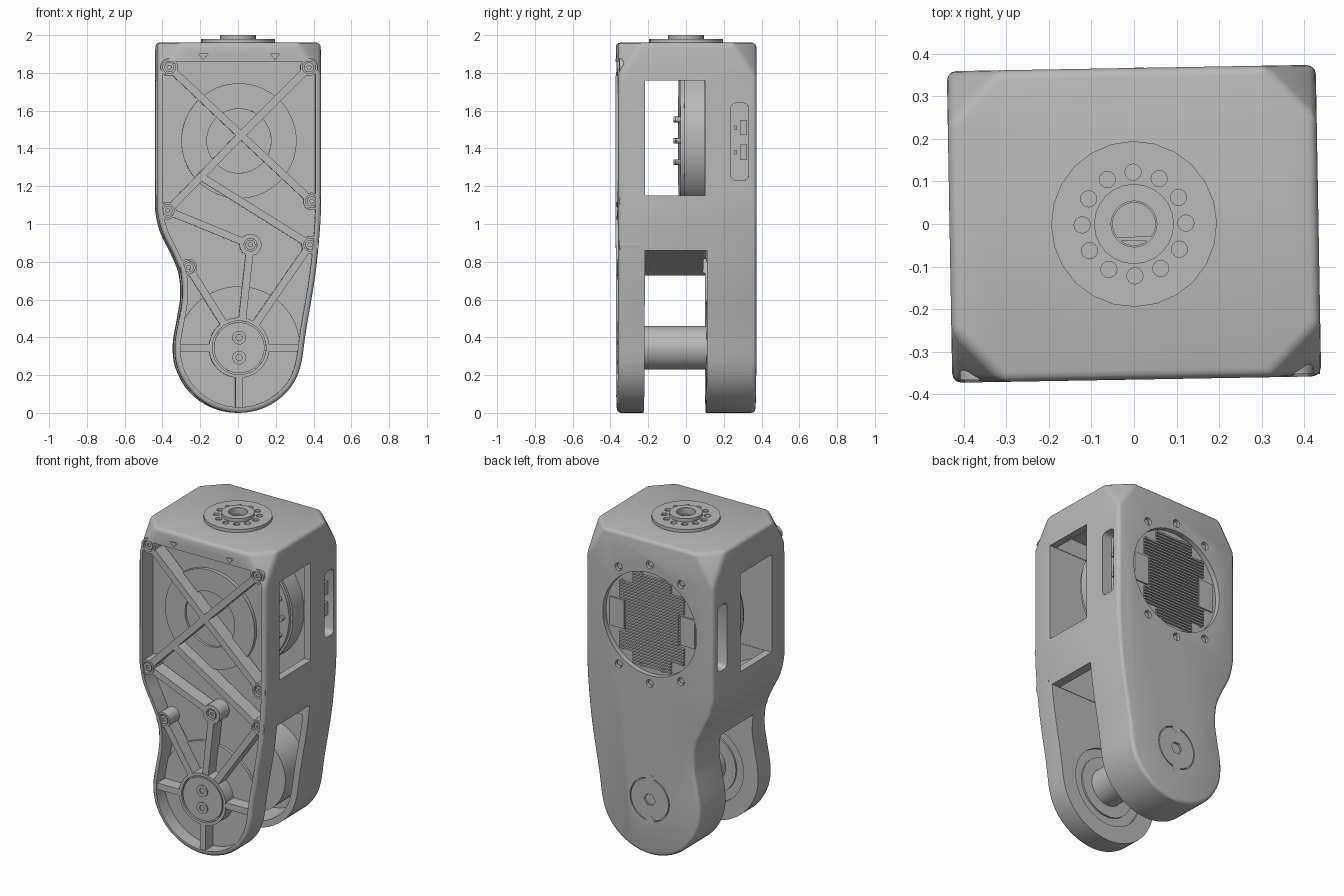
import bpy, bmesh
from math import sin, cos, pi, radians
from mathutils import Vector, Matrix

if "Cube" in bpy.data.objects:
    bpy.data.objects.remove(bpy.data.objects["Cube"])

grey = bpy.data.materials.new("plain_grey")
grey.use_nodes = True
grey.diffuse_color = (0.49, 0.49, 0.49, 1)
grey.node_tree.nodes["Principled BSDF"].inputs["Base Color"].default_value = (0.49, 0.49, 0.49, 1)

parts = []
AXES = {"X": lambda a, b, t: (t, a, b),
        "Y": lambda a, b, t: (a, t, b),
        "Z": lambda a, b, t: (a, b, t)}


def prism(name, pts, lo, hi, axis="Y"):
    """Extrude a flat outline from lo to hi along an axis."""
    bm = bmesh.new()
    rings = [[bm.verts.new(AXES[axis](p[0], p[1], t)) for p in pts] for t in (lo, hi)]
    bm.faces.new(rings[0])
    bm.faces.new(rings[1])
    n = len(pts)
    for i in range(n):
        j = (i + 1) % n
        bm.faces.new((rings[0][i], rings[0][j], rings[1][j], rings[1][i]))
    bmesh.ops.recalc_face_normals(bm, faces=bm.faces[:])
    me = bpy.data.meshes.new(name)
    bm.to_mesh(me)
    bm.free()
    me.materials.append(grey)
    ob = bpy.data.objects.new(name, me)
    bpy.context.collection.objects.link(ob)
    parts.append(ob)
    return ob


def circle(a, b, r, n=48):
    return [(a + r * cos(2 * pi * i / n), b + r * sin(2 * pi * i / n)) for i in range(n)]


def rect(a0, a1, b0, b1):
    return [(a0, b0), (a1, b0), (a1, b1), (a0, b1)]


def round_rect(a, b, half_a, half_b, r):
    """Rectangle with rounded corners."""
    return [(a + (half_a - r) * (1 if cos(t) > 0 else -1) + r * cos(t),
             b + (half_b - r) * (1 if sin(t) > 0 else -1) + r * sin(t))
            for t in [pi / 16 + i * pi / 8 for i in range(16)]]


def disc(name, a, b, r, lo, hi, axis="Y", n=48):
    return prism(name, circle(a, b, r, n), lo, hi, axis)


def apply_modifier(ob, mod):
    bpy.context.view_layer.objects.active = ob
    bpy.ops.object.modifier_apply(modifier=mod.name)


def cut(ob, cutter):
    mod = ob.modifiers.new("cut", "BOOLEAN")
    mod.operation, mod.solver, mod.object = "DIFFERENCE", "EXACT", cutter
    apply_modifier(ob, mod)
    parts.remove(cutter)
    bpy.data.objects.remove(cutter)


def rib(name, p, q, start=0.0, end=0.042, width=0.04):
    """Straight rib from p to q, trimmed at each end."""
    p, q = Vector(p), Vector(q)
    d = (q - p).normalized()
    p, q = p + d * start, q - d * end
    s = Vector((-d.y, d.x)) * width / 2
    prism(name, [p + s, q + s, q - s, p - s], -0.27, -0.357)


def smooth_path(pts, steps=4):
    """Catmull-Rom curve through the points."""
    out = []
    for i in range(1, len(pts) - 2):
        a, b, c, d = (Vector(p) for p in pts[i - 1:i + 3])
        for k in range(steps):
            t = k / steps
            out.append(0.5 * (2 * b + (c - a) * t + (2 * a - 5 * b + 4 * c - d) * t ** 2
                              + (3 * b - a - 3 * c + d) * t ** 3))
    return out + [Vector(pts[-2])]


def inset(pts, dist):
    out = []
    for i, p in enumerate(pts):
        d1 = (p - pts[i - 1]).normalized()
        d2 = (pts[(i + 1) % len(pts)] - p).normalized()
        n1, n2 = Vector((d1.y, -d1.x)), Vector((d2.y, -d2.x))
        out.append(p + (n1 + n2) * dist / (1 + n1.dot(n2)))
    return out


# Leg housing: side outline, chamfered top corners, rounded rims
side = smooth_path([(.434, 1.25), (.434, 1.1), (.426, .95), (.402, .72), (.355, .44), (.322, .235),
                    (.255, .113), (.14, .03), (0, 0), (-.14, .03), (-.255, .113), (-.325, .235),
                    (-.34, .36), (-.318, .5), (-.3, .62), (-.31, .74), (-.35, .84), (-.408, .96),
                    (-.434, 1.08), (-.434, 1.2)])


def outline(top):
    return [Vector((.434, top))] + side + [Vector((-.434, top))]


body = prism("leg_housing", outline(1.96), -0.366, 0.367)
bm = bmesh.new()
bm.from_mesh(body.data)
for sx in (-1, 1):
    for sy in (-1, 1):
        bmesh.ops.bisect_plane(bm, geom=bm.verts[:] + bm.edges[:] + bm.faces[:],
                               plane_co=(sx * .434, sy * .367, 1.77),
                               plane_no=(sx * .645, sy * .635, .42), clear_outer=True)
        bmesh.ops.holes_fill(bm, edges=[e for e in bm.edges if e.is_boundary])
bmesh.ops.recalc_face_normals(bm, faces=bm.faces[:])
bm.to_mesh(body.data)
bm.free()
bevel = body.modifiers.new("rim", "BEVEL")
bevel.width, bevel.segments, bevel.use_clamp_overlap = 0.022, 3, False
bevel.limit_method, bevel.angle_limit = "ANGLE", radians(35)
apply_modifier(body, bevel)

HIP, KNEE = 1.44, 0.345

# Openings: front pocket, hollow inside, side windows, fork slot, back arm, back hole, side ports
cut(body, prism("pocket", inset(outline(1.89), 0.03), -0.6, -0.262))
cut(body, prism("hollow", [(.355, .8), (.372, .95), (.388, 1.1), (.388, 1.86), (-.388, 1.86),
                           (-.388, 1.12), (.1, .88), (.1, .8)], -0.222, 0.1))
cut(body, prism("window", rect(-1, 1, 1.15, 1.76), -0.225, 0.092))
cut(body, prism("fork", [(-1, -1), (1, -1), (1, .86), (.1, .86), (-.33, .72), (-1, .5)],
                -0.225, 0.105))
arm = [p for p in inset(outline(1.96), 0.04) if p.y < .84]
cut(body, prism("back_arm_hollow", arm, 0.095, 0.315))
cut(body, disc("back_hole", 0, HIP, 0.32, 0.335, 0.6))
cut(body, disc("knee_recess", 0, KNEE, 0.24, -0.24, -0.2))
for s in (-1, 1):
    cut(body, prism("port", round_rect(.277, 1.435, .048, .205, .03), s * .37, s * .6, "X"))
    for z in (1.38, 1.51):
        prism("port_connector", rect(.28, .316, z - .04, z + .04), s * .36, s * .4, "X")
        prism("port_pin", rect(.25, .262, z - .012, z + .012), s * .36, s * .385, "X")
for sz in (-1, 1):
    for turn in (-35, 0, 35):
        a = radians(90 + turn)
        x, z = .37 * cos(a), HIP + sz * .37 * sin(a)
        cut(body, disc("bolt_hole", x, z, .024, .345, .6, n=20))
        disc("back_bolt", x, z, .016, .34, .355, n=16)
cut(body, disc("output_bore", 0, 0, .05, 1.89, 2.2, "Z", 32))
for s in (-1, 1):
    x = s * .19
    cut(body, prism("top_notch", [(x - .025, 1.9), (x + .025, 1.9), (x, 1.87)], -.6, -.34))

# Heat sink inside the back hole
for i in range(-15, 16):
    dz = i * 0.0185
    w = .13 if abs(dz) > .21 else .22 if abs(dz) > .1 else .18
    prism("heat_sink_fin", rect(-w, w, HIP + dz - .005, HIP + dz + .005), .33, .35)
for s in (-1, 1):
    prism("heat_sink_pad", rect(s * .24 - .05, s * .24 + .05, HIP - .09, HIP + .09), .33, .343)
for i in range(12):
    a = 2 * pi * i / 12 + pi / 12
    disc("heat_sink_screw", .29 * cos(a), HIP + .29 * sin(a), .013, .33, .343, n=12)

# Motor filling the hollow, seen through the side windows
disc("motor_body", 0, HIP, .384, -.015, .11, n=64)
disc("motor_face", 0, HIP, .372, -.036, -.01, n=64)
for s in (0, pi):
    for turn in (-20, 0, 20):
        a = s + radians(turn)
        disc("motor_pin", .33 * cos(a), HIP + .33 * sin(a), .015, -.06, -.03, n=12)

# Front discs in the pocket floor
plate = disc("upper_disc", 0, HIP, .305, -.285, -.25, n=64)
cut(plate, disc("disc_recess", 0, HIP, .17, -.5, -.27))
disc("lower_disc", 0, KNEE, .325, -.28, -.25, n=64)

# Front ribs and screw bosses
cross, mid = (.01, 1.47), (.06, .89)
screws = {"top_left": (.37, 1.83), "top_right": (-.37, 1.83), "mid_left": (.385, 1.12),
          "mid_right": (-.378, 1.07), "low_left": (.376, .89), "low_right": (-.268, .77),
          "centre": mid}
for name in ("top_left", "top_right", "mid_left", "mid_right"):
    rib("cross_rib_" + name, cross, screws[name])
rib("slanted_rib", (-.2, 1.25), screws["low_left"])
rib("waist_rib", screws["mid_right"], mid, start=.042, end=.05)
for name in ("low_left", "low_right", "centre"):
    rib("knee_rib_" + name, (0, KNEE), screws[name], start=.15)
for end in ((-.32, KNEE), (.33, KNEE), (0, .02)):
    rib("knee_rib", (0, KNEE), end, start=.15, end=0)
for name, (x, z) in screws.items():
    boss = disc("screw_boss_" + name, x, z, .058 if name == "centre" else .046, -.36, -.25, n=32)
    cut(boss, disc("screw_seat", x, z, .034, -.5, -.34, n=24))
    head = disc("screw_head_" + name, x, z, .026, -.354, -.33, n=20)
    cut(head, disc("socket", x, z, .012, -.5, -.344, n=6))

# Knee hub, shaft, inner boss and back cap
hub = disc("knee_hub_ring", 0, KNEE, .16, -.36, -.25)
cut(hub, disc("hub_seat", 0, KNEE, .142, -.5, -.335))
disc("knee_hub", 0, KNEE, .134, -.358, -.32)
for z in (KNEE - .053, KNEE + .053):
    head = disc("hub_screw", 0, z, .036, -.366, -.34, n=24)
    cut(head, disc("socket", 0, z, .018, -.5, -.355, n=6))
disc("knee_shaft", 0, KNEE, .115, -.25, .12)
disc("knee_bearing", 0, KNEE, .185, -.25, -.23)
disc("knee_inner_boss", 0, KNEE, .25, .108, .33, n=64)

cut(body, disc("cap_seat", 0, KNEE, .134, .355, .6))
cap = disc("knee_cap", 0, KNEE, .128, .34, .367)
cut(cap, disc("cap_socket", 0, KNEE, .038, .35, .6, n=6))
for s in (-1, 1):
    disc("cap_tab", 0, KNEE + s * .128, .03, .36, .3675, n=20)

# Output flange on top
flange = disc("output_flange", 0, 0, .195, 1.95, 1.98, "Z", 24)
collar = disc("output_collar", 0, 0, .094, 1.955, 2.0, "Z", 24)
for ob in (flange, collar):
    cut(ob, disc("bore", 0, 0, .054, 1.8, 2.2, "Z", 32))
for i in range(12):
    a = 2 * pi * i / 12 + pi / 2
    floor = 1.955 if i % 4 == 0 else 1.968
    cut(flange, disc("flange_hole", .122 * cos(a), .122 * sin(a), .019, floor, 2.2, "Z", 16))
prism("bore_key", rect(-.045, .045, -.04, -.03), 1.88, 1.96, "Z")

# Slight twist about the vertical axis, then smooth shading
bpy.ops.object.select_all(action="DESELECT")
for ob in parts:
    ob.data.transform(Matrix.Rotation(radians(1), 4, "Z"))
    ob.select_set(True)
bpy.context.view_layer.objects.active = body
bpy.ops.object.shade_smooth_by_angle(angle=radians(30))
